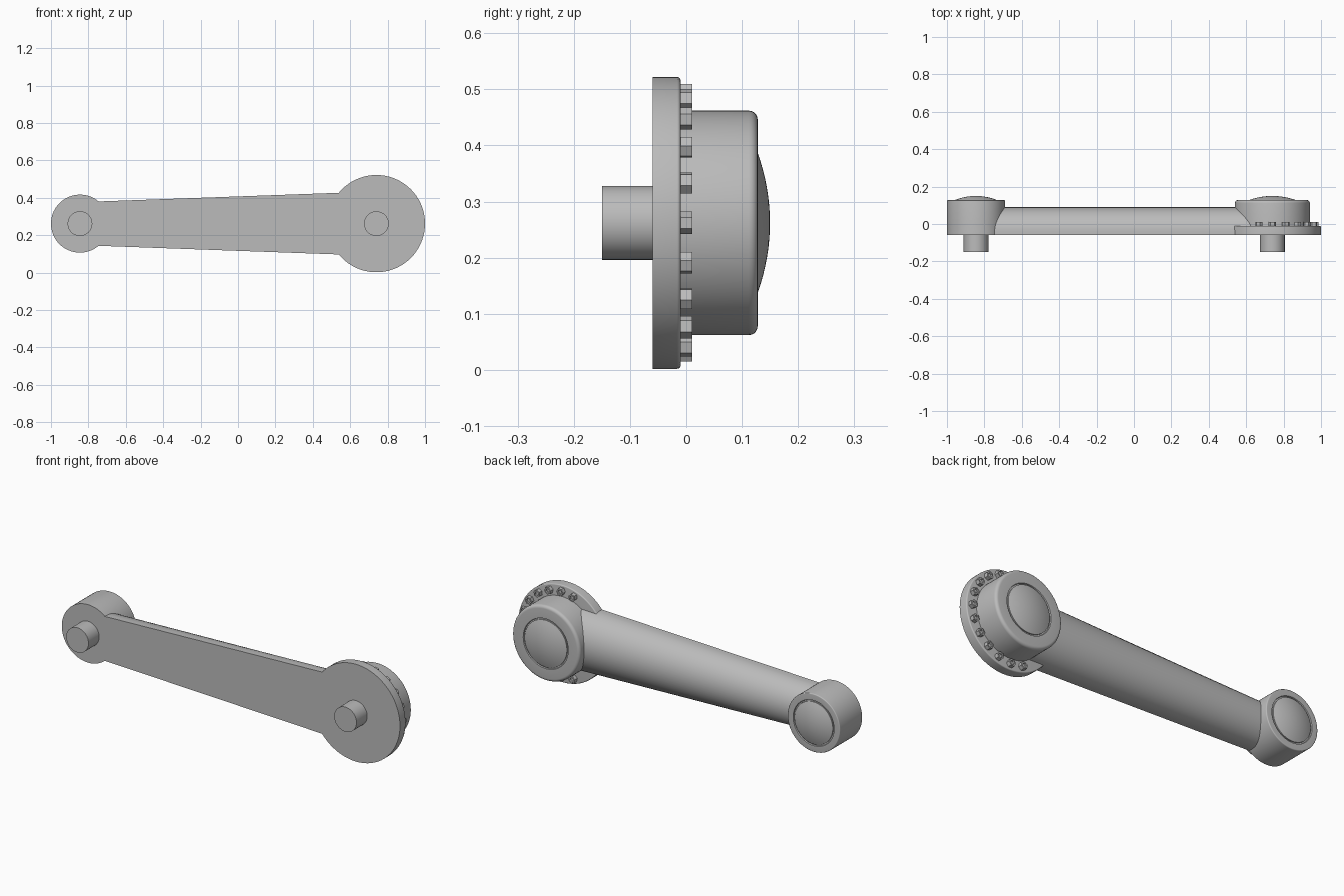
import bpy, bmesh, math
from mathutils import Matrix, Vector

cube = bpy.data.objects.get("Cube")
if cube:
    bpy.data.objects.remove(cube, do_unlink=True)

grey = bpy.data.materials.new("plain grey")
grey.use_nodes = True
COLOUR = (0.5, 0.5, 0.5, 1)
grey.diffuse_color = COLOUR
grey.node_tree.nodes["Principled BSDF"].inputs["Base Color"].default_value = COLOUR

FRONT = -0.06          # shared flat front plane
AXIS_Z = 0.262
BIG_X, SMALL_X = 0.74, -0.845


def finish(name, bm, smooth=True):
    bmesh.ops.recalc_face_normals(bm, faces=bm.faces)
    mesh = bpy.data.meshes.new(name)
    bm.to_mesh(mesh)
    bm.free()
    mesh.materials.append(grey)
    ob = bpy.data.objects.new(name, mesh)
    bpy.context.collection.objects.link(ob)
    if smooth:
        bpy.ops.object.select_all(action='DESELECT')
        ob.select_set(True)
        bpy.context.view_layer.objects.active = ob
        bpy.ops.object.shade_smooth_by_angle(angle=math.radians(30))
    return ob


def lathe(name, x, profile, steps=72):
    """Spin (radius, y) points about an axis running front to back."""
    bm = bmesh.new()
    verts = [bm.verts.new((r, y, 0)) for r, y in profile]
    edges = [bm.edges.new(pair) for pair in zip(verts, verts[1:])]
    bmesh.ops.spin(bm, geom=verts + edges, cent=(0, 0, 0), axis=(0, 1, 0),
                   angle=math.tau, steps=steps)
    bmesh.ops.remove_doubles(bm, verts=bm.verts, dist=0.0001)
    bmesh.ops.translate(bm, verts=bm.verts, vec=(x, 0, AXIS_Z))
    return finish(name, bm)


def rounded_rim(radius, y, bevel, n=5):
    return [(radius - bevel + bevel * math.cos(a), y - bevel + bevel * math.sin(a))
            for a in (math.pi / 2 * i / n for i in range(n + 1))]


def domed_hub(name, x, radius, dome, bevel):
    back, peak = 0.128, 0.15
    cap = [(dome * (1 - i / 8), back + (peak - back) * (1 - (1 - i / 8) ** 2))
           for i in range(9)]
    groove = [(dome + 0.008, back), (dome + 0.006, back - 0.006), (dome, back - 0.006)]
    lathe(name, x, [(0, FRONT), (radius, FRONT)]
          + rounded_rim(radius, back, bevel) + groove + cap)


# Round ends with domed caps
domed_hub("large_hub", BIG_X, 0.2, 0.125, 0.016)
domed_hub("small_hub", SMALL_X, 0.155, 0.113, 0.005)

# Flange behind the bolts
lathe("flange", BIG_X, [(0, FRONT), (0.26, FRONT)]
      + rounded_rim(0.26, -0.01, 0.006) + [(0, -0.01)])

# Pins on the front
for label, x in (("large_end", BIG_X), ("small_end", SMALL_X)):
    lathe(label + "_pin", x, [(0, -0.15), (0.066, -0.15), (0.066, FRONT), (0, FRONT)], 48)

# Tapered arm with a flat front and a rounded back
bm = bmesh.new()
rings = []
for x, half in ((SMALL_X, 0.115), (BIG_X, 0.172)):
    ring = [bm.verts.new((x, FRONT, AXIS_Z + half))]
    for i in range(33):
        a = math.pi * i / 32
        ring.append(bm.verts.new((x, -0.04 + 0.13 * math.sin(a), AXIS_Z + half * math.cos(a))))
    ring.append(bm.verts.new((x, FRONT, AXIS_Z - half)))
    rings.append(ring)
    bm.faces.new(ring)
count = len(rings[0])
for i in range(count):
    j = (i + 1) % count
    bm.faces.new((rings[0][i], rings[0][j], rings[1][j], rings[1][i]))
finish("arm", bm)

# Hex bolts with sunken sockets, spaced round the outer side of the flange
bm = bmesh.new()
for k in range(-6, 7):
    turn = Matrix.Rotation(math.radians(18 * k), 4, 'Y')
    centre = Vector((BIG_X, 0, AXIS_Z)) + turn @ Vector((0.23, -0.002, 0))
    place = (Matrix.Translation(centre) @ turn
             @ Matrix.Rotation(-math.pi / 2, 4, 'X'))
    bolt = bmesh.ops.create_cone(bm, cap_ends=True, segments=6, radius1=0.02,
                                 radius2=0.02, depth=0.026, matrix=place)
    faces = {f for v in bolt["verts"] for f in v.link_faces}
    top = max(faces, key=lambda f: f.calc_center_median().y)
    bmesh.ops.inset_region(bm, faces=[top], thickness=0.008)
    bmesh.ops.inset_region(bm, faces=[top], thickness=0.001, depth=-0.008)
finish("flange_bolts", bm, smooth=False)
